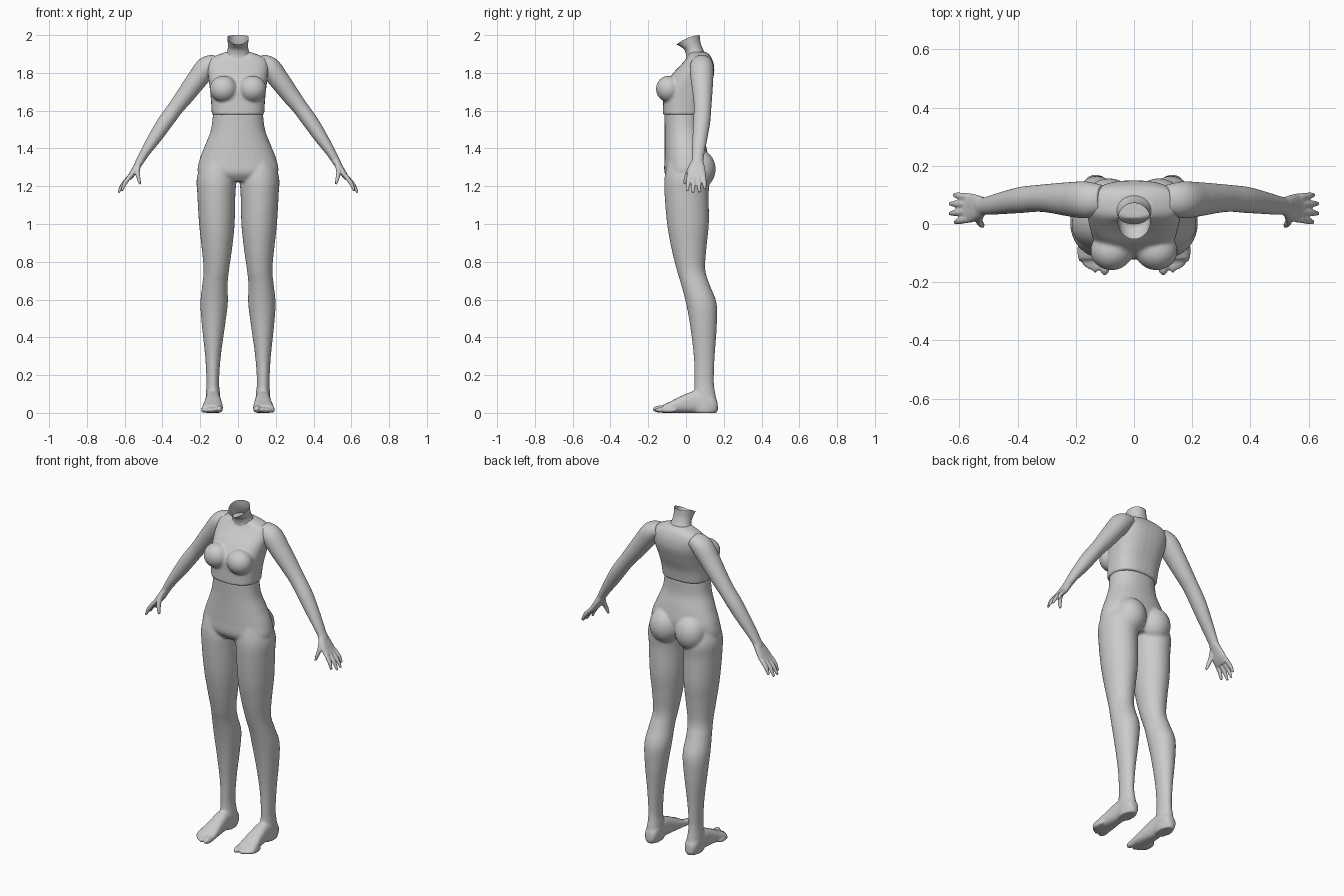
import bpy
import bmesh
from math import cos, sin, pi
from mathutils import Vector, Matrix

default = bpy.data.objects.get("Cube")
if default:
    bpy.data.objects.remove(default, do_unlink=True)

X, Y, Z = Vector((1, 0, 0)), Vector((0, 1, 0)), Vector((0, 0, 1))

skin = bpy.data.materials.new("plain_grey")
skin.use_nodes = True
GREY = (0.6, 0.6, 0.6, 1)
skin.diffuse_color = GREY
skin.node_tree.nodes["Principled BSDF"].inputs["Base Color"].default_value = GREY


def spline(keys, steps=6):
    """Smoothly interpolate a list of number tuples."""
    keys = [Vector(k) for k in keys]
    padded = [keys[0]] + keys + [keys[-1]]
    result = []
    for a, b, c, d in zip(padded, padded[1:], padded[2:], padded[3:]):
        for i in range(steps):
            t = i / steps
            result.append(b + (c - a) * t / 2
                          + (a * 2 - b * 5 + c * 4 - d) * t * t / 2
                          + (b * 3 - a - c * 3 + d) * t ** 3 / 2)
    return result + [keys[-1]]


def soft(value, power):
    return (1 if value >= 0 else -1) * abs(value) ** (2 / power)


def tube(bm, keys, axis=None, ref=Y, power=2, side=1, capped=True, segments=32):
    """Loft rings of (x, y, z, radius across, radius along ref)."""
    path = spline(keys)
    centres = [Vector(p[:3]) for p in path]
    rings = []
    for i, p in enumerate(path):
        ahead = centres[min(i + 1, len(path) - 1)] - centres[max(i - 1, 0)]
        tangent = axis or ahead.normalized()
        u = ref.cross(tangent).normalized()
        v = tangent.cross(u)
        ring = []
        for s in range(segments):
            angle = 2 * pi * s / segments
            co = (centres[i] + u * p[3] * soft(cos(angle), power)
                  + v * p[4] * soft(sin(angle), power))
            co.x *= side
            ring.append(bm.verts.new(co))
        rings.append(ring)
    for low, high in zip(rings, rings[1:]):
        for s in range(segments):
            n = (s + 1) % segments
            bm.faces.new((low[s], low[n], high[n], high[s]))
    if capped:
        bm.faces.new(rings[0])
        bm.faces.new(rings[-1])


def ball(bm, centre, radii, side=1):
    place = Vector((centre[0] * side, centre[1], centre[2]))
    bmesh.ops.create_uvsphere(bm, u_segments=32, v_segments=20, radius=1,
                              matrix=Matrix.Translation(place) @ Matrix.Diagonal((*radii, 1)))


def bounds(rows):
    """Turn (z, x0, x1, y0, y1) rows into horizontal rings."""
    return [((a + b) / 2, (c + d) / 2, z, (b - a) / 2, (d - c) / 2)
            for z, a, b, c, d in rows]


def centred(rows):
    """Turn (z, half width, y0, y1) rows into horizontal rings."""
    return bounds([(z, -w, w, c, d) for z, w, c, d in rows])


def finish(bm, name, voxel=None, relax=5):
    bmesh.ops.recalc_face_normals(bm, faces=bm.faces)
    mesh = bpy.data.meshes.new(name)
    bm.to_mesh(mesh)
    bm.free()
    mesh.materials.append(skin)
    for poly in mesh.polygons:
        poly.use_smooth = True
    obj = bpy.data.objects.new(name, mesh)
    bpy.context.collection.objects.link(obj)
    if voxel:
        blend = obj.modifiers.new("blend", "REMESH")
        blend.mode = "VOXEL"
        blend.voxel_size = voxel
        blend.use_smooth_shade = True
        smooth = obj.modifiers.new("smooth", "SMOOTH")
        smooth.factor = 0.5
        smooth.iterations = relax
    return obj


# Lower body: pelvis, buttocks, legs and feet blended together
bm = bmesh.new()
tube(bm, centred([
    (1.588, .132, -.115, .082), (1.5, .143, -.113, .085), (1.42, .173, -.113, .105),
    (1.34, .204, -.114, .118), (1.27, .212, -.113, .105), (1.225, .16, -.08, .08),
]), axis=Z, power=2.2)
leg = bounds([
    (1.36, .03, .18, -.09, .08), (1.25, .01, .217, -.113, .122),
    (1.15, .014, .215, -.113, .12), (1.0, .018, .206, -.1, .121),
    (.88, .03, .193, -.079, .109), (.76, .047, .182, -.05, .102),
    (.68, .055, .189, -.026, .125), (.58, .054, .199, .0, .162),
    (.46, .069, .191, .022, .163), (.3, .091, .174, .041, .152),
    (.17, .1, .167, .045, .147), (.1, .095, .17, .04, .156),
    (.03, .09, .174, .03, .17), (.0, .094, .17, .04, .164),
])
foot = [
    (.132, .166, .034, .025, .03), (.132, .13, .05, .04, .05),
    (.132, .05, .058, .04, .058), (.132, -.02, .046, .046, .046),
    (.134, -.08, .031, .054, .031), (.136, -.122, .021, .057, .021),
]
# Toes: x, tip y, radius
toes = [(.1, -.176, .02), (.134, -.168, .015), (.152, -.158, .015),
        (.168, -.146, .014), (.182, -.13, .014)]
for side in (1, -1):
    tube(bm, leg, axis=Z, side=side)
    ball(bm, (.085, .07, 1.29), (.09, .087, .102), side)
    tube(bm, foot, axis=Y, ref=Z, power=2.5, side=side)
    for x, tip, r in toes:
        ball(bm, (x, tip + .04, r), (r, .042, r), side)
finish(bm, "lower_body", voxel=.007)

# Chest with bust, in a fitted top ending at the waist seam
bm = bmesh.new()
tube(bm, centred([
    (1.578, .139, -.123, .09), (1.65, .143, -.121, .102), (1.72, .15, -.117, .127),
    (1.79, .159, -.075, .148), (1.84, .162, -.03, .148), (1.875, .15, .0, .137),
    (1.895, .11, .01, .125), (1.912, .062, .02, .105),
]), axis=Z, power=2.5)
for side in (1, -1):
    ball(bm, (.077, -.092, 1.715), (.073, .067, .07), side)
finish(bm, "chest", voxel=.007, relax=6)

# Arms with hands
arm = [
    (.11, .085, 1.86, .04, .05), (.165, .083, 1.83, .057, .063),
    (.22, .085, 1.76, .054, .059), (.28, .088, 1.68, .048, .051),
    (.33, .088, 1.615, .042, .046), (.385, .083, 1.54, .041, .045),
    (.435, .075, 1.465, .036, .04), (.485, .066, 1.39, .027, .034),
    (.513, .062, 1.343, .022, .03), (.53, .06, 1.318, .019, .03),
]
palm = [
    (.513, .062, 1.34, .02, .029), (.538, .058, 1.3, .018, .042),
    (.56, .055, 1.265, .016, .05), (.58, .055, 1.24, .013, .05),
]
# Fingers: knuckle y, tip (x, y, z)
fingers = [(.018, (.615, .006, 1.175)), (.043, (.633, .036, 1.165)),
           (.068, (.633, .07, 1.168)), (.092, (.618, .1, 1.185))]
thumb = [(.527, .04, 1.315, .014, .02), (.532, .015, 1.275, .012, .015),
         (.526, .0, 1.24, .01, .012), (.518, -.006, 1.21, .006, .007)]
for side, label in ((1, "left"), (-1, "right")):
    bm = bmesh.new()
    tube(bm, arm, side=side)
    tube(bm, palm, power=2.4, side=side)
    tube(bm, thumb, side=side)
    for y, (tx, ty, tz) in fingers:
        base = Vector((.57, y, 1.255))
        tip = Vector((tx, ty, tz))
        bend = base.lerp(tip, .55) + Vector((.004, 0, .004))
        tube(bm, [(*base, .012, .014), (*bend, .011, .012), (*tip, .006, .007)],
             side=side, segments=16)
    finish(bm, label + "_arm", voxel=.004, relax=4)

# Open neck, its rim dipping toward the throat
bm = bmesh.new()
tube(bm, [
    (0, .06, 1.87, .085, .06), (0, .053, 1.897, .066, .053), (0, .04, 1.925, .055, .05),
    (0, .022, 1.96, .054, .055), (0, .01, 2.0, .057, .062),
], axis=Z, capped=False)
for v in bm.verts:
    lift = max(0, (v.co.z - 1.92) / .08)
    v.co.z -= .05 * lift * (max(0, .072 - v.co.y) / .124) ** 1.8
finish(bm, "neck")
